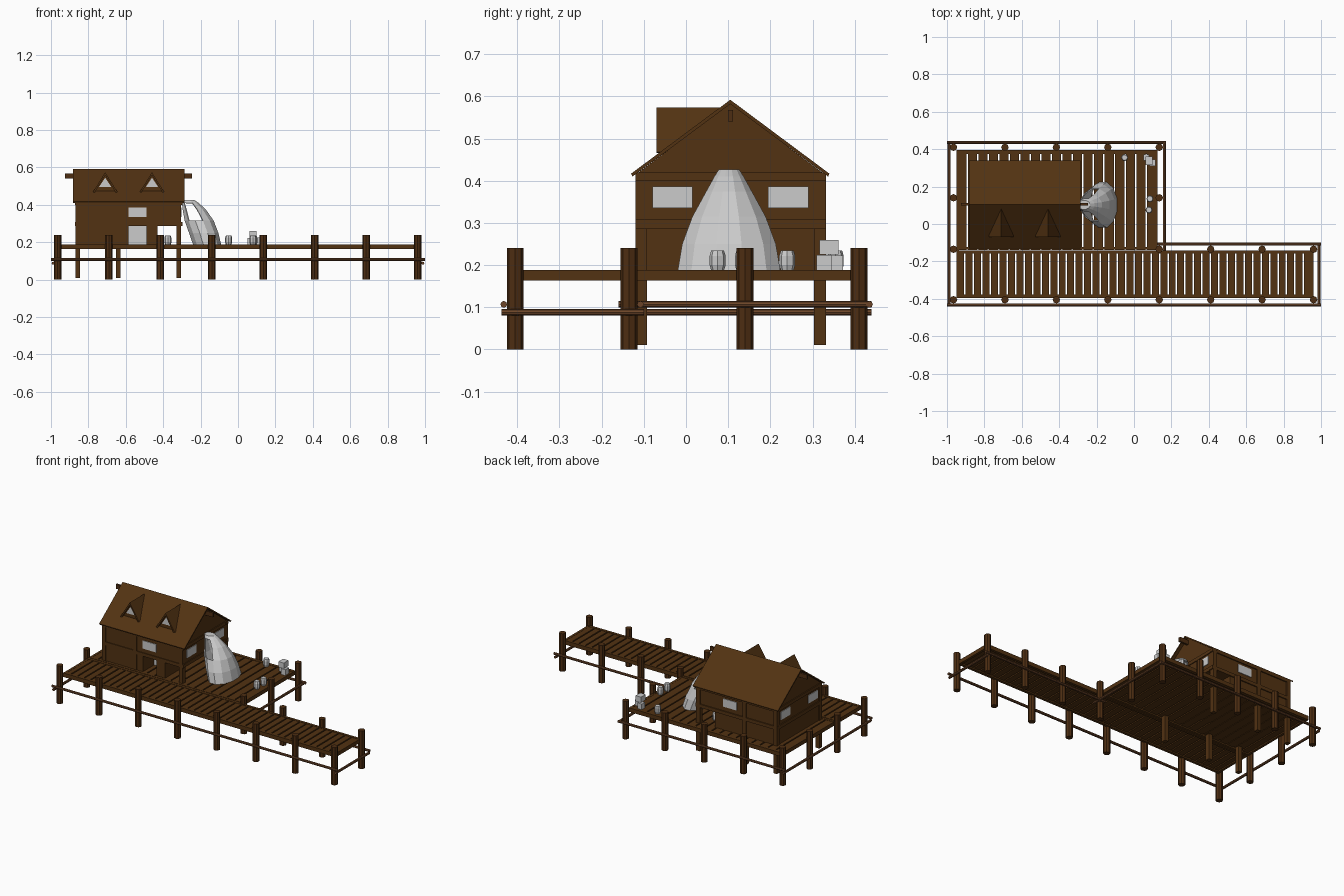
import bpy, bmesh, math
from mathutils import Vector

cube = bpy.data.objects.get("Cube")
if cube:
    bpy.data.objects.remove(cube, do_unlink=True)


def material(name, rgb):
    m = bpy.data.materials.new(name)
    m.use_nodes = True
    m.diffuse_color = (*rgb, 1)
    m.node_tree.nodes["Principled BSDF"].inputs["Base Color"].default_value = (*rgb, 1)
    return m


WOOD = material("brown wood", (0.085, 0.032, 0.006))
POST = material("post wood", (0.075, 0.027, 0.006))
RAIL = material("light pole wood", (0.15, 0.06, 0.022))
PALE = material("pale grey", (0.6, 0.6, 0.6))


def finish(name, bm, mat):
    bmesh.ops.recalc_face_normals(bm, faces=bm.faces)
    me = bpy.data.meshes.new(name)
    bm.to_mesh(me)
    bm.free()
    me.materials.append(mat)
    ob = bpy.data.objects.new(name, me)
    bpy.context.collection.objects.link(ob)
    return ob


def add_box(bm, x, y, z):
    """Box from three (low, high) ranges."""
    vs = bmesh.ops.create_cube(bm, size=1)["verts"]
    for v in vs:
        v.co = [(r[0] + r[1]) / 2 + c * (r[1] - r[0]) for r, c in zip((x, y, z), v.co)]


def boxes(name, mat, ranges):
    bm = bmesh.new()
    for r in ranges:
        add_box(bm, *r)
    return finish(name, bm, mat)


def add_pole(bm, a, b, r, sides=8):
    a, b = Vector(a), Vector(b)
    d = b - a
    vs = bmesh.ops.create_cone(bm, cap_ends=True, segments=sides, radius1=r,
                               radius2=r, depth=d.length)["verts"]
    q = d.to_track_quat('Z', 'Y')
    for v in vs:
        v.co = q @ v.co + (a + b) / 2


def add_prism(bm, profile, start, end):
    """Extrude a closed 3D profile (function of the axis value) between two values."""
    ra, rb = ([bm.verts.new(p) for p in profile(t)] for t in (start, end))
    bm.faces.new(ra)
    bm.faces.new(rb)
    for i in range(len(ra)):
        j = (i + 1) % len(ra)
        bm.faces.new((ra[i], ra[j], rb[j], rb[i]))


# Mooring posts
step = 0.275
cols = [-0.965 + step * i for i in range(8)]
spots = [(x, -0.405) for x in cols] + [(x, 0.41) for x in cols[:5]]
spots += [(x, -0.135) for x in cols[:1] + cols[4:]] + [(cols[0], 0.14), (cols[4], 0.14)]
bm = bmesh.new()
for x, y in spots:
    add_pole(bm, (x, y, 0), (x, y, 0.24), 0.02)
finish("mooring_posts", bm, POST)

# Horizontal poles around the outside
bm = bmesh.new()
HI, LO = 0.107, 0.088
for a, b in [((-1, -0.432, HI), (1, -0.432, HI)),
             ((0.12, -0.108, HI), (1, -0.108, HI)),
             ((-1, 0.435, HI), (0.17, 0.435, HI)),
             ((-0.988, -0.438, LO), (-0.988, 0.44, LO)),
             ((0.988, -0.438, LO), (0.988, -0.1, LO)),
             ((0.162, -0.16, HI), (0.162, 0.44, HI))]:
    add_pole(bm, a, b, 0.008)
finish("side_poles", bm, RAIL)


# Planked walkways
def planks(name, x0, x1, y, n, fill):
    w = (x1 - x0) / n
    boxes(name, WOOD, [((x0 + w * i, x0 + w * (i + fill)), y, (0.172, 0.187))
                       for i in range(n)])


planks("pier_planks", -0.945, 0.955, (-0.395, -0.152), 42, 0.82)
planks("deck_planks", -0.945, 0.125, (-0.14, 0.38), 19, 0.86)
boxes("deck_beams", WOOD, [
    ((-0.95, 0.96), (-0.395, -0.378), (0.164, 0.189)),
    ((-0.95, 0.96), (-0.158, -0.142), (0.164, 0.189)),
    ((-0.95, 0.125), (-0.137, -0.122), (0.164, 0.189)),
    ((-0.95, 0.125), (0.375, 0.395), (0.164, 0.189)),
    ((-0.95, -0.935), (-0.39, 0.39), (0.164, 0.188)),
    ((0.11, 0.125), (-0.13, 0.39), (0.164, 0.188)),
    ((0.945, 0.96), (-0.39, -0.15), (0.164, 0.188))])

# House: upper storey with gables, lower storey with entrance recess and open porch
RIDGE_Y, X0, X1, Y0, Y1 = 0.105, -0.865, -0.305, -0.115, 0.325
bm = bmesh.new()
add_prism(bm, lambda x: [(x, Y0, 0.288), (x, Y1, 0.288), (x, Y1, 0.418),
                         (x, RIDGE_Y, 0.583), (x, Y0, 0.418)], X0, X1)
finish("upper_storey", bm, WOOD)
boxes("lower_storey", WOOD, [
    ((X0, -0.585), (Y0, Y1), (0.175, 0.29)),
    ((-0.49, -0.43), (Y0, Y1), (0.175, 0.29)),
    ((-0.585, -0.49), (0.0, Y1), (0.175, 0.29))])
boxes("entrance_panel", PALE, [((-0.585, -0.49), (-0.006, 0.0), (0.189, 0.288))])

# Timber frame: stilts running up the walls, and beams
frame = []
for ya, yb in ((-0.12, -0.092), (0.304, 0.332)):
    for x in (-0.857, -0.64, -0.317):
        frame.append(((x - 0.013, x + 0.013), (ya, yb), (0.01, 0.417)))
    for z in ((0.287, 0.308), (0.4, 0.419)):
        frame.append(((-0.868, -0.298), (ya, yb), z))
for xa, xb in ((-0.871, -0.85), (-0.325, -0.3)):
    for z in ((0.286, 0.309), (0.399, 0.42)):
        frame.append(((xa, xb), (-0.119, 0.331), z))
boxes("timber_frame", WOOD, frame)

# Windows on all four walls
wz = (0.335, 0.386)
panes = [((-0.585, -0.49), y, wz) for y in ((-0.119, -0.113), (0.323, 0.329))]
panes += [(x, y, wz) for x in ((-0.869, -0.863), (-0.307, -0.301))
          for y in ((-0.08, 0.016), (0.195, 0.29))]
boxes("windows", PALE, panes)

# Roof slopes and ridge beam
bm = bmesh.new()
add_prism(bm, lambda x: [(x, -0.13, 0.417), (x, RIDGE_Y, 0.592), (x, 0.34, 0.417),
                         (x, 0.337, 0.41), (x, RIDGE_Y, 0.582), (x, -0.127, 0.41)],
          -0.882, -0.285)
finish("roof", bm, WOOD)
boxes("ridge_beam", POST, [((-0.925, -0.245), (0.099, 0.111), (0.54, 0.568))])

# Dormers with a small overhanging roof and triangular pane
for i, cx in enumerate((-0.71, -0.46), 1):
    def tri(h, base, top):
        return lambda y: [(cx - h, y, base), (cx + h, y, base), (cx, y, top)]

    bm = bmesh.new()
    add_prism(bm, tri(0.058, 0.463, 0.565), -0.055, 0.085)
    add_prism(bm, lambda y: [(cx - 0.066, y, 0.468), (cx, y, 0.574), (cx + 0.066, y, 0.468),
                             (cx + 0.056, y, 0.466), (cx, y, 0.558), (cx - 0.056, y, 0.466)],
              -0.07, 0.085)
    finish(f"dormer_{i}", bm, WOOD)
    bm = bmesh.new()
    add_prism(bm, tri(0.033, 0.495, 0.545), -0.058, -0.054)
    finish(f"dormer_pane_{i}", bm, PALE)

# Curved pale shell leaning on the gable, with an opening high on each side
# Each level: height, inner x, outer x, half width
levels = [(0.187, -0.24, -0.09, 0.126), (0.25, -0.262, -0.105, 0.115),
          (0.315, -0.285, -0.13, 0.09), (0.375, -0.296, -0.172, 0.056),
          (0.41, -0.3, -0.21, 0.036), (0.427, -0.3, -0.235, 0.025)]
N = 12
bm = bmesh.new()
rings = []
for z, xa, xb, hw in levels:
    ring = []
    for k in range(N):
        a = math.tau * (k + 0.5) / N
        ring.append(bm.verts.new(((xa + xb) / 2 + (xb - xa) / 2 * math.cos(a) / math.cos(math.pi / N),
                                  0.102 + hw * math.sin(a) / math.cos(math.pi / N) * 0.966, z)))
    rings.append(ring)
for lv in range(len(rings) - 1):
    for k in range(N):
        if lv in (2, 3) and k in (2, 3, 7, 8):
            continue
        j = (k + 1) % N
        bm.faces.new((rings[lv][k], rings[lv][j], rings[lv + 1][j], rings[lv + 1][k]))
bm.faces.new(rings[-1])
shell = finish("shell_shelter", bm, PALE)
mod = shell.modifiers.new("thickness", 'SOLIDIFY')
mod.thickness = 0.006

# Barrels: bulging eight-sided drums
bm = bmesh.new()
for x, y in [(0.085, 0.135), (0.08, 0.075), (-0.05, 0.355), (-0.375, 0.24)]:
    drum = [[bm.verts.new((x + r * math.cos(math.tau * k / 8),
                           y + r * math.sin(math.tau * k / 8), z)) for k in range(8)]
            for z, r in ((0.187, 0.015), (0.2, 0.019), (0.222, 0.019), (0.235, 0.015))]
    for lo, hi in zip(drum, drum[1:]):
        for k in range(8):
            bm.faces.new((lo[k], lo[k - 1], hi[k - 1], hi[k]))
    bm.faces.new(drum[0])
    bm.faces.new(drum[-1])
finish("barrels", bm, PALE)

# Stacked crates
boxes("crates", PALE, [
    ((0.05, 0.08), (0.34, 0.372), (0.187, 0.223)),
    ((0.083, 0.115), (0.31, 0.345), (0.187, 0.224)),
    ((0.062, 0.1), (0.316, 0.362), (0.225, 0.26))])
